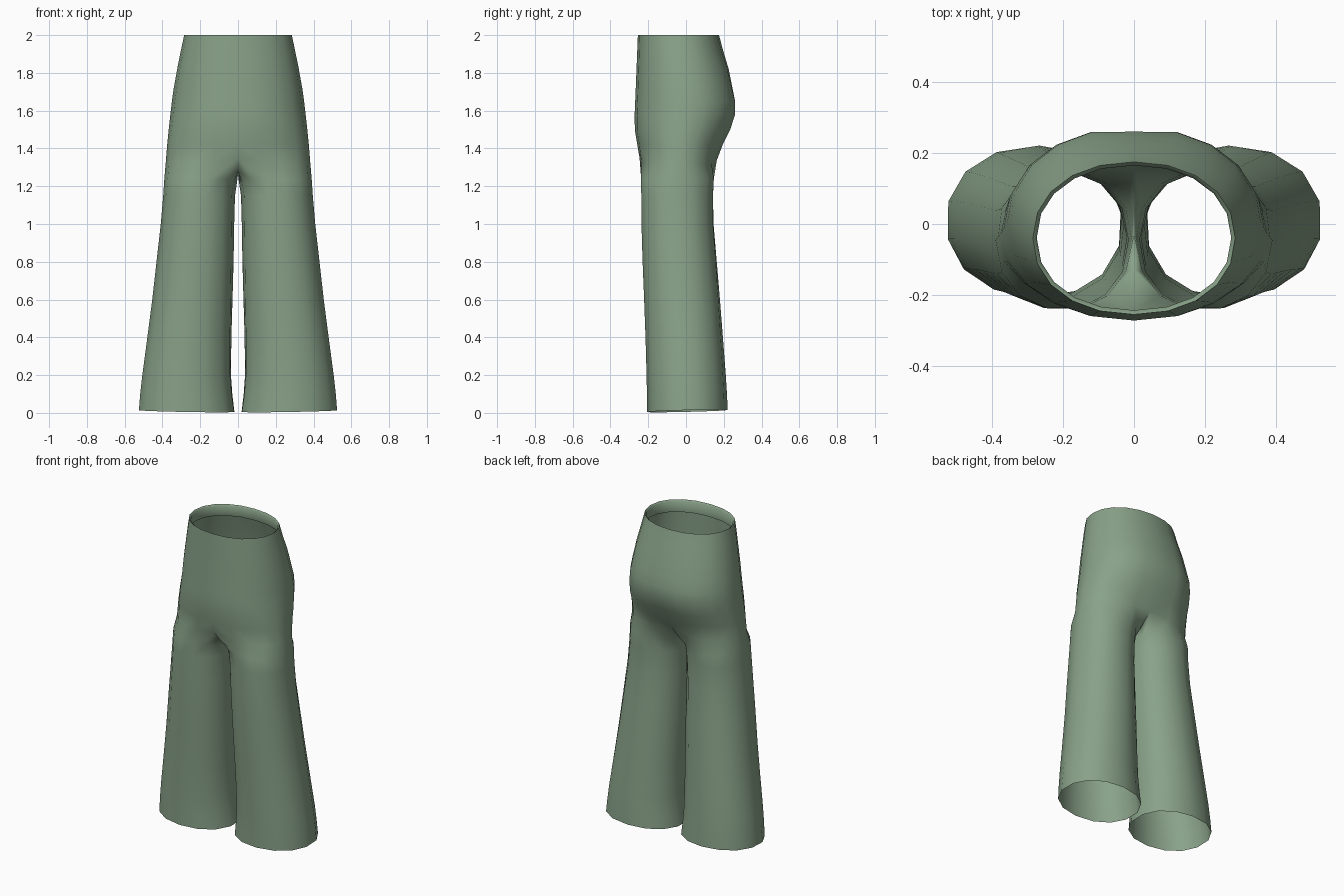
import bpy, bmesh, math

cube = bpy.data.objects.get("Cube")
if cube:
    bpy.data.objects.remove(cube, do_unlink=True)

fabric = bpy.data.materials.new("sage green fabric")
fabric.use_nodes = True
colour = (0.25, 0.36, 0.25, 1)
fabric.diffuse_color = colour
fabric.node_tree.nodes["Principled BSDF"].inputs["Base Color"].default_value = colour

OUTER = 10       # segments of half the torso
LEG = 14         # segments of a whole leg


def rounded(angle, power):
    """Point on a unit superellipse."""
    c, s = math.cos(angle), math.sin(angle)
    e = 2 / power
    return math.copysign(abs(c) ** e, c), math.copysign(abs(s) ** e, s)


def torso_ring(z, half_width, front, back, dent=0.0):
    """Half ring from the front centre round the side to the back centre."""
    ring = []
    for i in range(OUTER + 1):
        x, y = rounded(math.pi * (i / OUTER - 0.5), 2.15)
        ring.append([x * half_width, (front + back) / 2 + y * (back - front) / 2, z])
    ring[0][0] = ring[-1][0] = 0
    ring[-1][1] -= dent
    return ring


def leg_ring(z, inner, outer, front, back):
    """Closed ring starting at the inner front of the leg."""
    twist = math.radians(12) * max(0, 1 - z / 1.2)
    ring = []
    for i in range(LEG):
        x, y = rounded((i - OUTER / 2) * math.tau / LEG - twist, 2.15)
        ring.append([(inner + outer) / 2 + x * (outer - inner) / 2,
                     (front + back) / 2 + y * (back - front) / 2, z])
    return ring


# Folded waistband, then hips and seat: z, half width, front, back, dent
torso = [torso_ring(*row) for row in (
    (1.92, 0.288, -0.247, 0.182), (1.99, 0.274, -0.243, 0.165),
    (2.0, 0.285, -0.255, 0.175), (1.92, 0.302, -0.258, 0.196),
    (1.82, 0.322, -0.262, 0.230, 0.004), (1.72, 0.340, -0.266, 0.254, 0.008),
    (1.65, 0.350, -0.269, 0.272, 0.012), (1.58, 0.358, -0.272, 0.272, 0.014),
    (1.50, 0.367, -0.271, 0.246, 0.016), (1.42, 0.375, -0.258, 0.205, 0.014))]

# Crotch ring: outer half plus the seam between the legs
crotch = torso_ring(1.34, 0.383, -0.246, 0.172, 0.02)
for i, p in enumerate(crotch):
    p[2] += 0.03 * abs(i / 5 - 1) ** 3 - 0.02
crotch += [[0, 0.07, 1.285], [0, -0.03, 1.262], [0, -0.13, 1.28]]

# Flared legs: z, inner x, outer x, front, back
legs = [leg_ring(*row) for row in (
    (1.24, 0.006, 0.390, -0.242, 0.152), (1.15, 0.016, 0.396, -0.241, 0.147),
    (1.00, 0.020, 0.409, -0.239, 0.149), (0.80, 0.023, 0.432, -0.232, 0.165),
    (0.60, 0.028, 0.455, -0.223, 0.181), (0.40, 0.033, 0.482, -0.215, 0.196),
    (0.20, 0.034, 0.510, -0.209, 0.211), (0.10, 0.026, 0.522, -0.207, 0.217),
    (0.00, 0.014, 0.530, -0.206, 0.221))]
for i in (OUTER + 1, OUTER + 2, OUTER + 3):
    legs[0][i][2] = 1.215
for p in legs[-1]:
    p[2] = max(0, 0.018 * p[0] + 0.025 * (p[1] + 0.2))

# Skin the rings of the left half
bm = bmesh.new()
rings = [[bm.verts.new(p) for p in ring] for ring in torso + [crotch] + legs]
for upper, lower in zip(rings, rings[1:]):
    closed = len(upper) == LEG
    for i in range(LEG if closed else OUTER):
        j = (i + 1) % len(upper)
        bm.faces.new((upper[i], lower[i], lower[j], upper[j]))

mesh = bpy.data.meshes.new("trousers")
bm.to_mesh(mesh)
bm.free()
mesh.materials.append(fabric)
trousers = bpy.data.objects.new("trousers", mesh)
bpy.context.collection.objects.link(trousers)

# Mirror to the right half and smooth
mirror = trousers.modifiers.new("mirror", 'MIRROR')
mirror.use_clip = True
mirror.merge_threshold = 0.002
bpy.context.view_layer.objects.active = trousers
trousers.select_set(True)
bpy.ops.object.shade_smooth_by_angle(angle=math.radians(60))
